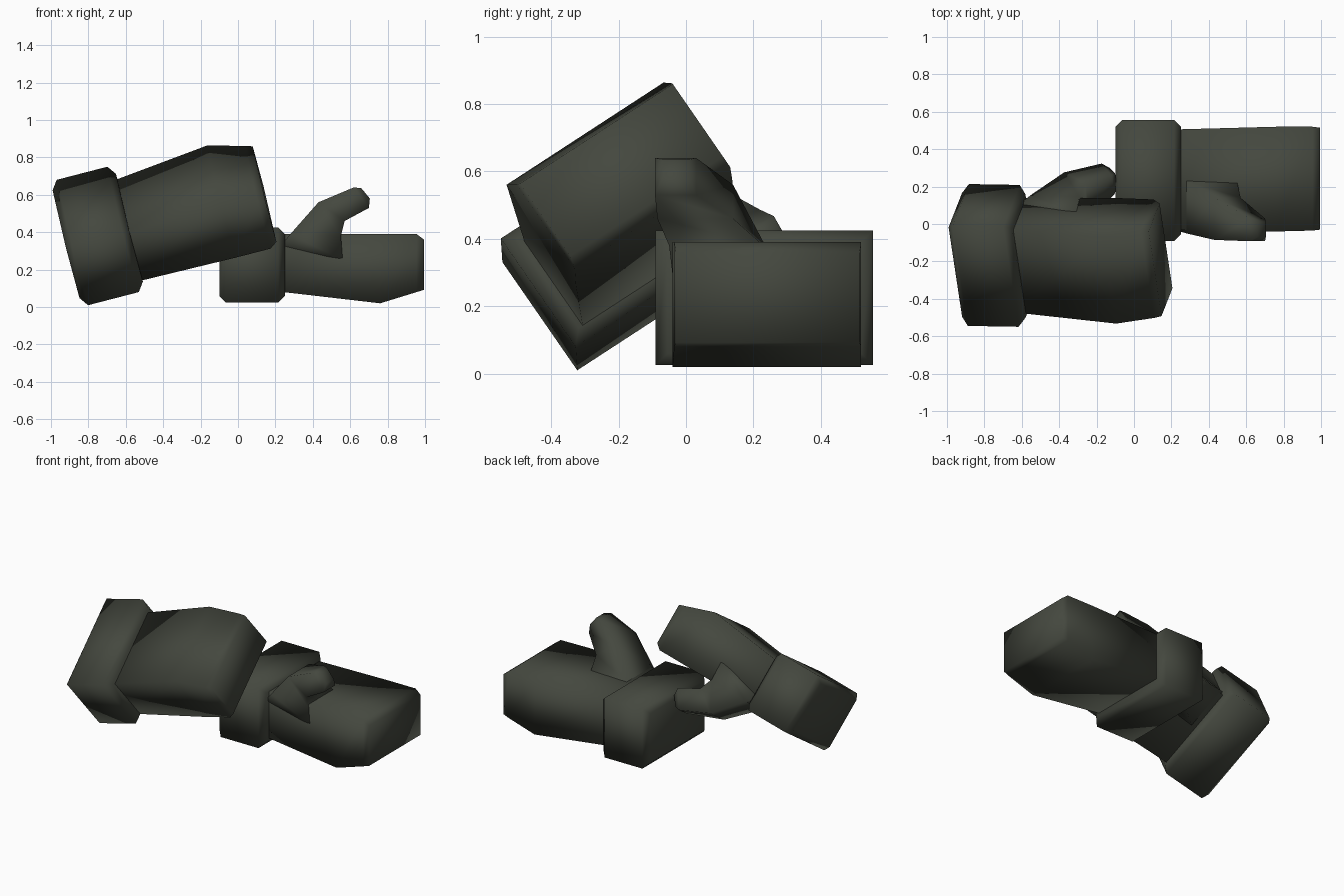
import bpy, bmesh
from math import radians
from mathutils import Matrix, Vector, Euler

if "Cube" in bpy.data.objects:
    bpy.data.objects.remove(bpy.data.objects["Cube"])

wool = bpy.data.materials.new("dark olive wool")
wool.diffuse_color = (0.058, 0.064, 0.049, 1)
wool.use_nodes = True
wool.node_tree.nodes["Principled BSDF"].inputs["Base Color"].default_value = wool.diffuse_color

PIVOT = Vector((0.075, 0.2325, 0.225))   # middle of the cuff


def section(upper, lower, y0, y1):
    """Four-sided ring between an upper and a lower (x, z) point."""
    (xa, za), (xb, zb) = upper, lower
    return [(xa, y0, za), (xa, y1, za), (xb, y1, zb), (xb, y0, zb)]


def loft(name, rings, placement):
    bm = bmesh.new()
    loops = [[bm.verts.new(Vector(p) - PIVOT) for p in r] for r in rings]
    for a, b in zip(loops, loops[1:]):
        for i in range(4):
            j = (i + 1) % 4
            bm.faces.new((a[i], a[j], b[j], b[i]))
    bm.faces.new(loops[0])
    bm.faces.new(loops[-1])
    bmesh.ops.recalc_face_normals(bm, faces=bm.faces)
    for f in bm.faces:
        f.smooth = True
    me = bpy.data.meshes.new(name)
    bm.to_mesh(me)
    bm.free()
    me.materials.append(wool)
    ob = bpy.data.objects.new(name, me)
    ob.matrix_world = placement
    bpy.context.collection.objects.link(ob)


def mitten(side, placement):
    # cuff: block with both ends chamfered
    loft(side + "_cuff", [
        section((x, 0.425 - c), (x, 0.025 + c), -0.09 + c, 0.555 - c)
        for x, c in ((-0.1, 0.035), (-0.065, 0), (0.215, 0), (0.25, 0.035))
    ], placement)
    # hand: flat palm on top, bulging back below
    loft(side + "_hand", [
        section((0.2, 0.39), (0.2, 0.085), -0.03, 0.505),
        section((0.76, 0.39), (0.76, 0.02), -0.04, 0.52),
        section((0.955, 0.39), (0.955, 0.08), -0.035, 0.52),
        section((0.995, 0.36), (0.995, 0.092), -0.03, 0.515),
    ], placement)
    # thumb: tapered and leaning outwards
    loft(side + "_thumb", [
        section((0.23, 0.33), (0.56, 0.25), -0.035, 0.25),
        section((0.28, 0.39), (0.55, 0.38), -0.05, 0.23),
        section((0.43, 0.56), (0.57, 0.46), -0.085, 0.14),
        section((0.62, 0.64), (0.70, 0.53), -0.092, 0.03),
        section((0.66, 0.635), (0.705, 0.58), -0.07, 0.01),
    ], placement)


mitten("right", Matrix.Translation(PIVOT))
# the second mitten is the same shape, turned palm down and tilted
turn = Euler((radians(214), radians(-14.5), radians(-1)), 'XYZ')
mitten("left", Matrix.Translation((-0.75, -0.168, 0.38)) @ turn.to_matrix().to_4x4())
